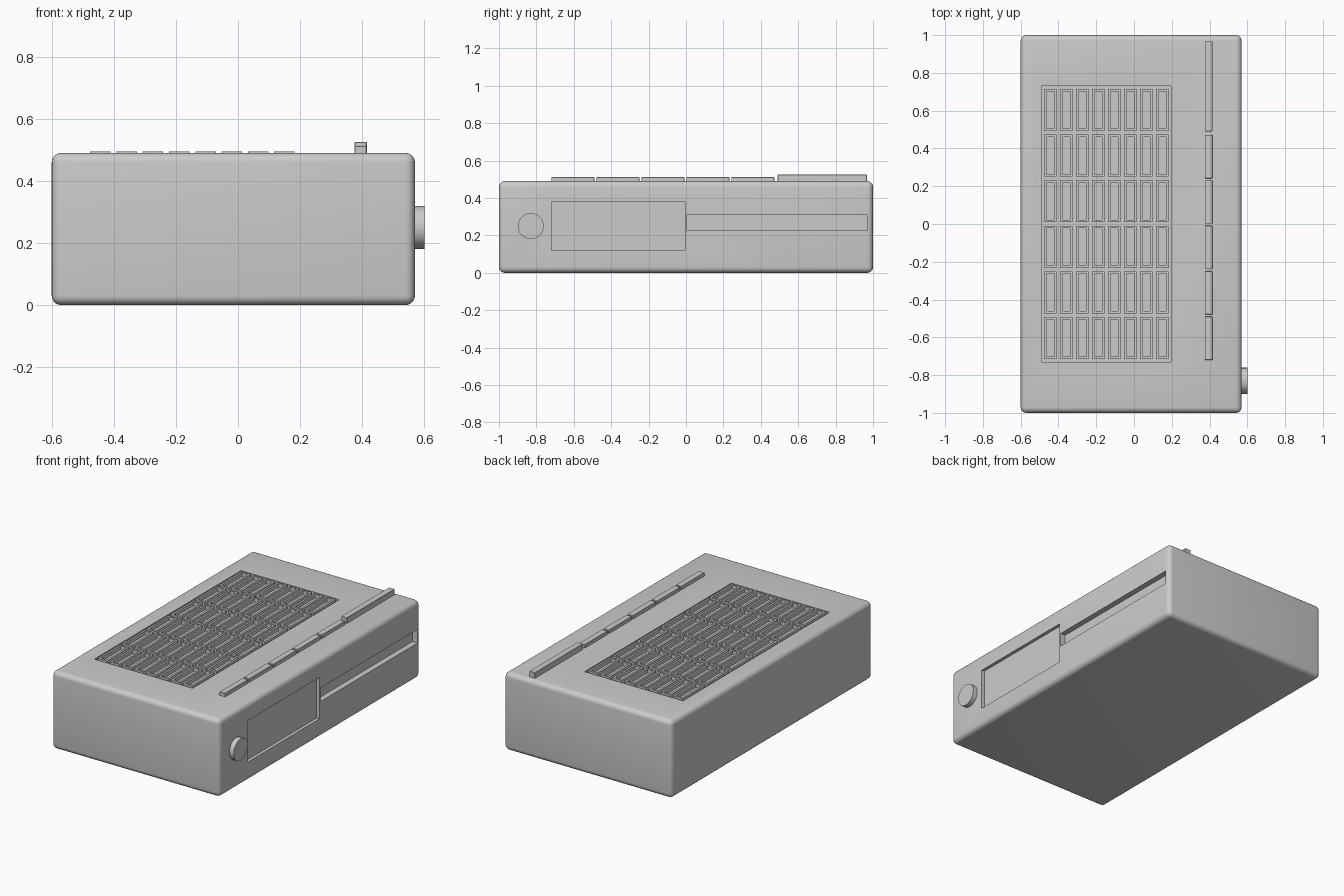
import bpy, bmesh, math
from mathutils import Matrix, Vector

if "Cube" in bpy.data.objects:
    bpy.data.objects.remove(bpy.data.objects["Cube"])


def add_box(bm, lo, hi):
    lo, hi = Vector(lo), Vector(hi)
    m = Matrix.Translation((lo + hi) / 2) @ Matrix.Diagonal((*(hi - lo), 1))
    return bmesh.ops.create_cube(bm, size=1, matrix=m)["verts"]


def make(name, bm):
    me = bpy.data.meshes.new(name)
    bm.to_mesh(me)
    bm.free()
    ob = bpy.data.objects.new(name, me)
    bpy.context.collection.objects.link(ob)
    return ob


def box(name, lo, hi, bevel=0, segments=1):
    bm = bmesh.new()
    add_box(bm, lo, hi)
    if bevel:
        bmesh.ops.bevel(bm, geom=bm.edges[:], offset=bevel, segments=segments,
                        profile=0.5, affect='EDGES')
    return make(name, bm)


def smooth(ob):
    bpy.ops.object.select_all(action='DESELECT')
    ob.select_set(True)
    bpy.context.view_layer.objects.active = ob
    bpy.ops.object.shade_smooth_by_angle(angle=math.radians(30))


def cut(ob, lo, hi):
    cutter = box("cutter", lo, hi)
    cutter.hide_render = True
    mod = ob.modifiers.new("cut", 'BOOLEAN')
    mod.operation, mod.solver, mod.object = 'DIFFERENCE', 'EXACT', cutter
    bpy.context.view_layer.objects.active = ob
    bpy.ops.object.modifier_apply(modifier=mod.name)
    bpy.data.objects.remove(cutter)


# Rounded housing with grille recess, window recess and long side groove
TOP, SIDE = 0.49, 0.57
body = box("housing", (-0.6, -1, 0), (SIDE, 1, TOP), 0.03, 5)
cut(body, (-0.49, -0.73, TOP - 0.02), (0.195, 0.73, 0.6))
cut(body, (SIDE - 0.02, -0.72, 0.12), (0.7, -0.005, 0.38))
cut(body, (SIDE - 0.035, 0.005, 0.225), (0.7, 0.97, 0.31))
smooth(body)

# Speaker grille: 8 x 6 open rectangular frames
bm = bmesh.new()
COLS, ROWS, PX, PY = 8, 6, 0.0847, 0.2415
hx, hy, wall = 0.033, 0.111, 0.012
z0, z1 = TOP - 0.022, TOP + 0.004
for i in range(COLS):
    cx = -0.147 + (i - (COLS - 1) / 2) * PX
    for j in range(ROWS):
        cy = (j - (ROWS - 1) / 2) * PY
        outer = [(-hx, -hy), (hx, -hy), (hx, hy), (-hx, hy)]
        inner = [(math.copysign(hx - wall, x), math.copysign(hy - wall, y)) for x, y in outer]
        ring = [[bm.verts.new((cx + x, cy + y, z)) for x, y in pts]
                for pts, z in ((outer, z0), (outer, z1), (inner, z1), (inner, z0))]
        for a, b in zip(ring, ring[1:] + ring[:1]):
            for k in range(4):
                n = (k + 1) % 4
                bm.faces.new((a[k], a[n], b[n], b[k]))
make("grille_frames", bm)

# Row of five push keys and one taller, longer key
for j in range(5):
    cy = -0.605 + j * 0.2405
    box(f"key_{j + 1}", (0.375, cy - 0.115, TOP - 0.01), (0.415, cy + 0.115, 0.512), 0.002)
box("long_key", (0.375, 0.49, TOP - 0.01), (0.415, 0.967, 0.525), 0.002)

# Tuning knob on the right side
bm = bmesh.new()
bmesh.ops.create_cone(bm, cap_ends=True, segments=48, radius1=0.069, radius2=0.069, depth=0.04,
                      matrix=Matrix.Translation((0.58, -0.83, 0.25)) @ Matrix.Rotation(math.pi / 2, 4, 'Y'))
smooth(make("knob", bm))
